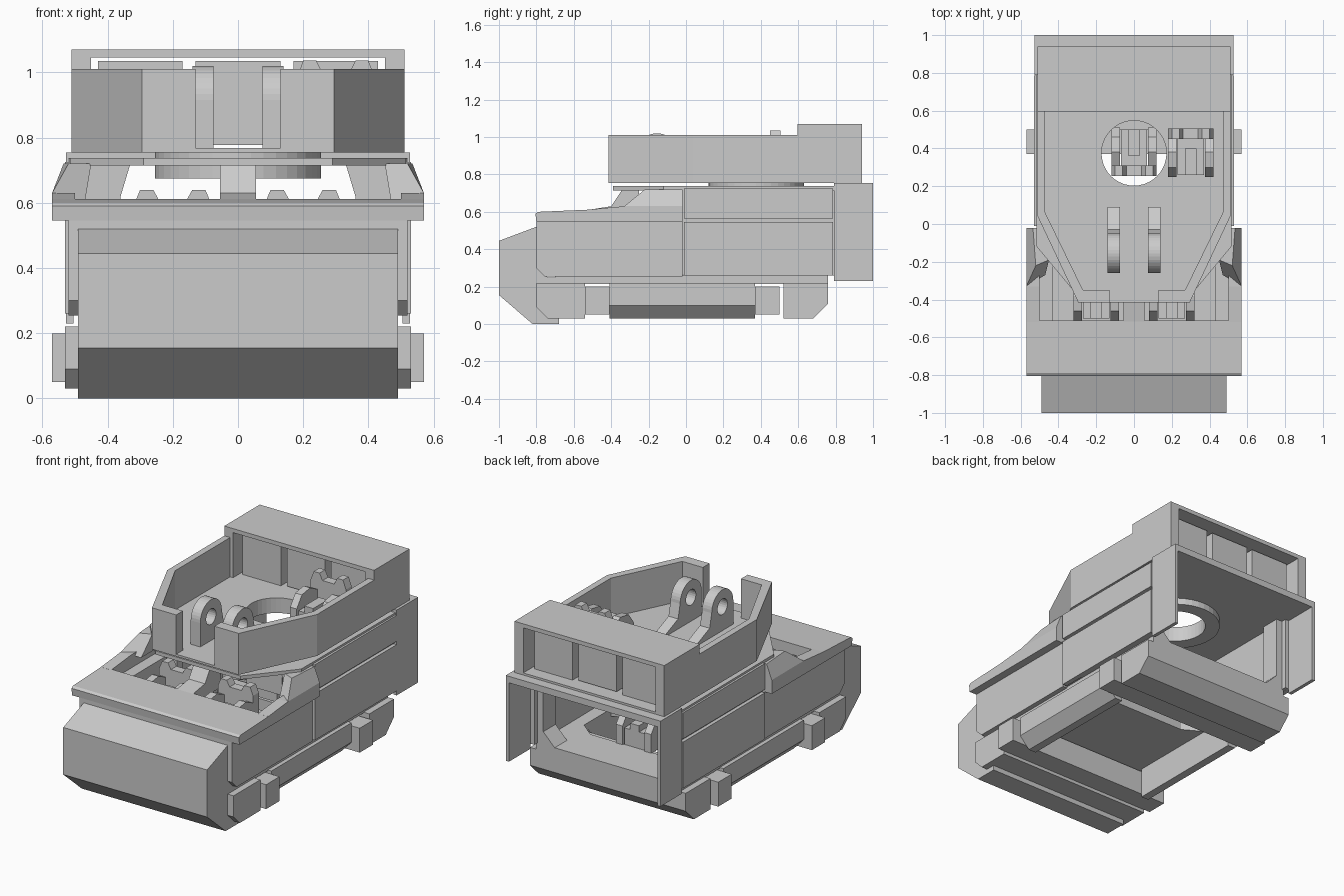
import bpy, bmesh, math

if "Cube" in bpy.data.objects:
    bpy.data.objects.remove(bpy.data.objects["Cube"])

grey = bpy.data.materials.new("plain_grey")
grey.diffuse_color = (0.6, 0.6, 0.6, 1)
grey.use_nodes = True
grey.node_tree.nodes["Principled BSDF"].inputs["Base Color"].default_value = grey.diffuse_color


def finish(name, bm):
    bmesh.ops.recalc_face_normals(bm, faces=bm.faces)
    me = bpy.data.meshes.new(name)
    bm.to_mesh(me)
    bm.free()
    me.materials.append(grey)
    ob = bpy.data.objects.new(name, me)
    bpy.context.collection.objects.link(ob)
    return ob


def loft(name, a, b):
    """Solid between two matching polygons."""
    bm = bmesh.new()
    va = [bm.verts.new(p) for p in a]
    vb = [bm.verts.new(p) for p in b]
    n = len(a)
    bm.faces.new(va[::-1])
    bm.faces.new(vb)
    for i in range(n):
        bm.faces.new((va[i], va[(i + 1) % n], vb[(i + 1) % n], vb[i]))
    return finish(name, bm)


def prism(name, pts, axis, lo, hi):
    """Extrude a 2D outline along an axis (x: yz, y: xz, z: xy)."""
    def put(t):
        if axis == "x":
            return [(t, p, q) for p, q in pts]
        if axis == "y":
            return [(p, t, q) for p, q in pts]
        return [(p, q, t) for p, q in pts]
    return loft(name, put(lo), put(hi))


def box(name, x0, x1, y0, y1, z0, z1):
    return prism(name, [(x0, y0), (x1, y0), (x1, y1), (x0, y1)], "z", z0, z1)


def disc(cx, cy, r, n=40):
    return [(cx + r * math.cos(2 * math.pi * i / n), cy + r * math.sin(2 * math.pi * i / n)) for i in range(n)]


def cut(ob, cutter):
    m = ob.modifiers.new("cut", "BOOLEAN")
    m.object = cutter
    m.operation = "DIFFERENCE"
    m.solver = "EXACT"
    bpy.context.view_layer.objects.active = ob
    bpy.ops.object.modifier_apply(modifier="cut")
    bpy.data.objects.remove(cutter)


def sym(pts):
    return pts + [(-x, y) for x, y in reversed(pts)]


def mx(s, pts):
    return [(s * p[0],) + tuple(p[1:]) for p in pts]


# Front blade and cross beams under the hull
prism("front_blade", [(-1, .155), (-1, .445), (-.8, .52), (-.79, .3), (-.74, .25), (-.68, .25), (-.68, 0), (-.82, 0)],
      "x", -.49, .49)
prism("front_beam", [(-.8, .09), (-.8, .22), (-.54, .22), (-.54, .03), (-.74, .03)], "x", -.53, .53)
prism("rear_beam", [(.76, .11), (.76, .22), (.52, .22), (.52, .03), (.68, .03)], "x", -.53, .53)
for nm, y in (("front_axle", -.54), ("rear_axle", .37)):
    box(nm, -.57, .57, y, y + .13, .05, .2)

# Hull floor with a large opening near the rear, raised front floor
floor = box("hull_floor", -.49, .49, -.7, .76, .215, .262)
cut(floor, prism("floor_cutter", sym([(.28, .09), (.4, .16), (.4, .42), (.3, .5)]), "z", .1, .4))
box("front_floor", -.49, .49, -.78, -.1, .37, .4)
box("floor_step", -.49, .49, -.12, -.1, .26, .4)
box("hull_nose", -.49, .49, -.8, -.76, .25, .55)

for s, side in ((1, "right"), (-1, "left")):
    # Skirts with sloping lower face
    prism(side + "_skirt", mx(s, [(.4, .03), (.45, .03), (.515, .1), (.515, .22), (.4, .22)]), "y", -.41, .37)
    # Side walls and outer armour panels
    prism(side + "_inner_wall", [(-.76, .27), (-.76, .55), (-.02, .55), (-.02, .72), (.79, .72), (.79, .26)],
          "x", s * .48, s * .508)
    prism(side + "_front_panel", [(-.8, .3), (-.8, .545), (-.02, .545), (-.02, .255), (-.755, .255)],
          "x", s * .49, s * .52)
    box(side + "_lower_panel", s * .5, s * .53, -.01, .785, .26, .545)
    box(side + "_upper_panel", s * .5, s * .53, -.01, .785, .565, .725)
    box(side + "_rear_flange", s * .505, s * .527, .79, 1, .23, .755)
    # Chamfered posts inside the open back, and behind the shoulders
    prism(side + "_rear_post", mx(s, [(.49, .26), (.36, .26), (.44, .34), (.44, .715), (.49, .715)]), "y", .64, .76)
    prism(side + "_front_post", mx(s, [(.5, .4), (.36, .4), (.36, .62), (.33, .72), (.5, .72)]), "y", -.08, -.02)
    # Shoulder humps that carry the roof
    loft(side + "_shoulder",
         mx(s, [(.47, -.27, .6), (.57, -.33, .63), (.57, -.02, .63), (.47, -.02, .6)]),
         mx(s, [(.45, -.19, .72), (.52, -.22, .72), (.535, -.02, .72), (.45, -.02, .72)]))
    prism(side + "_deck_rail", [(-.52, .545), (-.52, .612), (-.33, .63), (-.02, .63), (-.02, .545)],
          "x", s * .5, s * .57)
    box(side + "_deck_ledge", s * .43, s * .5, -.52, -.02, .4, .55)

# Front deck, with a centre bar between the two openings
prism("front_deck", [(-.8, .545), (-.805, .59), (-.79, .6), (-.51, .612), (-.51, .545)], "x", -.57, .57)
prism("deck_centre_bar", [(-.52, .55), (-.52, .611), (-.4, .63), (-.34, .72), (-.25, .72), (-.25, .55)], "x", -.055, .055)

# Roof with turntable ring, turret floor, all pierced by the hatch
roof = prism("roof", sym([(.29, -.39), (.515, -.12), (.52, 1)]), "z", .715, .737)
ring = prism("turntable_ring", disc(0, .375, .255), "z", .675, .757)
wall = [(.295, -.415), (.51, .04), (.51, .94)]
turret_floor = prism("turret_floor", sym(wall), "z", .755, .768)
for ob in (roof, ring, turret_floor):
    cut(ob, prism("hatch_cutter", disc(0, .375, .172), "z", .5, .9))
box("roof_rear_strip", -.52, .52, .79, 1, .735, .755)

# Turret walls
for s, side in ((1, "right"), (-1, "left")):
    prism(side + "_turret_wall", mx(s, [(.13, -.415), (.295, -.415), (.51, .04), (.51, .6), (.47, .6), (.47, .06),
                                        (.27, -.35), (.13, -.35)]), "z", .755, 1.01)
    box(side + "_rear_box_wall", s * .45, s * .51, .595, .94, .755, 1.07)
    box(side + "_rear_box_panel", s * .17, s * .43, .66, .86, .768, 1.035)
    # Hinge lugs
    arc = [(-.155 + .105 * math.cos(math.radians(a)), .915 + .105 * math.sin(math.radians(a)))
           for a in range(180, -1, -10)]
    lug = prism(side + "_hinge_lug", [(-.26, .765)] + arc + [(-.03, .83), (.09, .78), (.09, .765)],
                "x", s * .075, s * .14)
    cut(lug, prism("lug_cutter", disc(-.155, .915, .048, 24), "x", s * .02, s * .2))
box("rear_box_top", -.51, .51, .595, .94, 1.045, 1.07)
box("rear_box_middle_panel", -.13, .13, .66, .86, .777, 1.035)


def seat(name, cx, cy, z, h, f=1):
    """Chunky seat: base, notched back and two arms; f flips front to back."""
    def span(n, x0, x1, y0, y1, z0, z1):
        box(name + n, cx + x0, cx + x1, cy + f * y0, cy + f * y1, z + z0, z + z1)
    span("_base", -.07, .07, -.12, .1, 0, h * .4)
    span("_pad", -.03, .03, -.12, .02, h * .4, h * .55)
    out = [(.12, .25), (.12, .8), (.1, 1), (.06, 1), (.04, .85)]
    prism(name + "_back", [(cx + x, z + h * t) for x, t in sym(out)], "y", cy + f * .07, cy + f * .125)
    for s, side in ((1, "_right_arm"), (-1, "_left_arm")):
        prism(name + side, [(cy + f * y, z + h * t) for y, t in
                            [(-.13, 0), (-.13, .45), (-.08, .7), (.0, .75), (.08, .6), (.08, 0)]],
              "x", cx + s * .075, cx + s * .12)


seat("turret_seat", .3, .38, .766, .27)
seat("hatch_seat", 0, .38, .26, .26, -1)
seat("front_right_seat", .2, -.38, .4, .24)
seat("front_left_seat", -.2, -.38, .4, .24)
